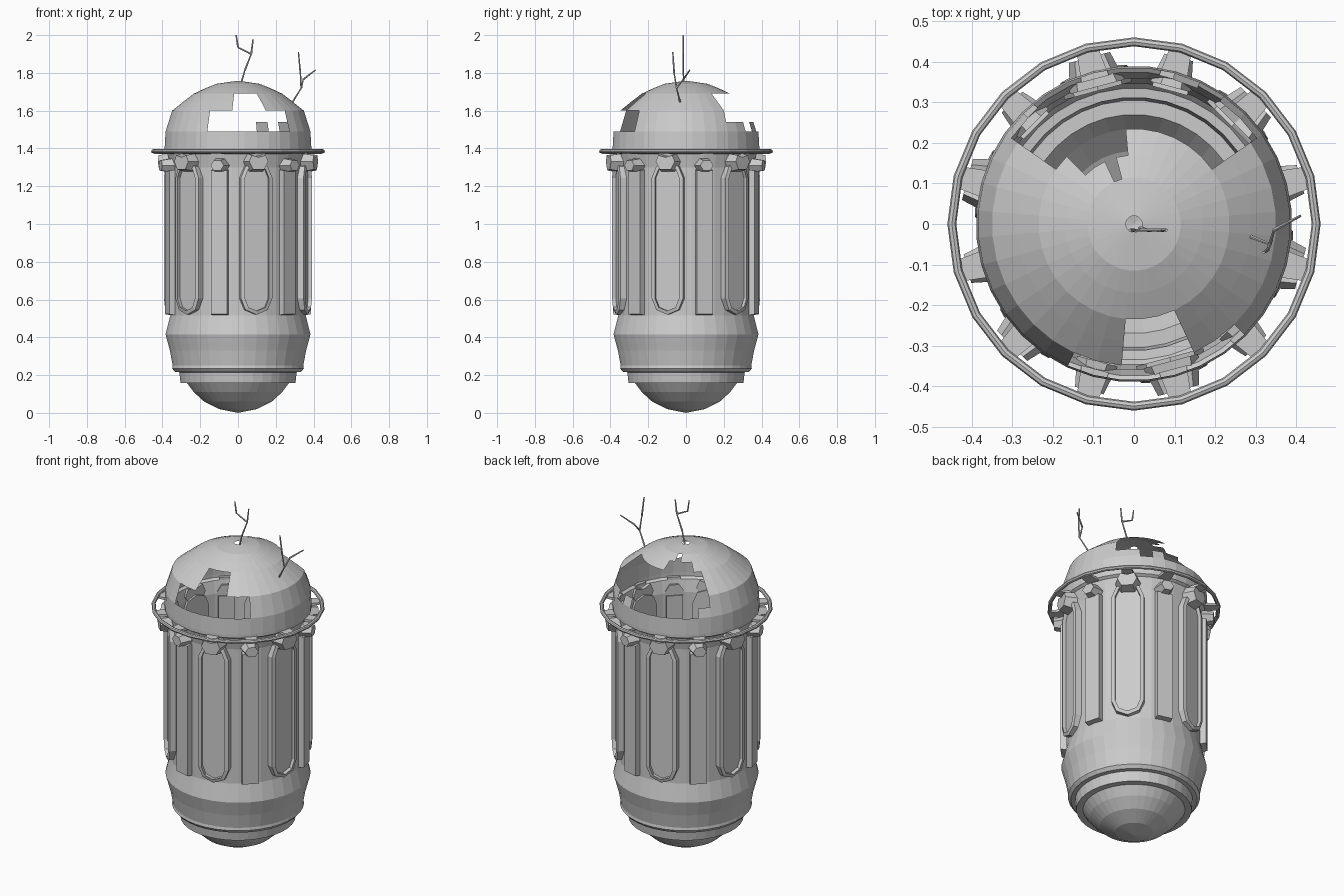
import bpy, bmesh
from math import sin, cos, pi, radians
from mathutils import Matrix, Vector

cube = bpy.data.objects.get("Cube")
if cube:
    bpy.data.objects.remove(cube, do_unlink=True)

metal = bpy.data.materials.new("grey metal")
metal.use_nodes = True
GREY = (0.6, 0.6, 0.6, 1)
metal.diffuse_color = GREY
metal.node_tree.nodes["Principled BSDF"].inputs["Base Color"].default_value = GREY

SEGS = 36
STEP = 2 * pi / SEGS


def finish(name, bm, normals=True):
    if normals:
        bmesh.ops.recalc_face_normals(bm, faces=bm.faces)
    mesh = bpy.data.meshes.new(name)
    bm.to_mesh(mesh)
    bm.free()
    mesh.materials.append(metal)
    obj = bpy.data.objects.new(name, mesh)
    bpy.context.collection.objects.link(obj)
    return obj


def on_wall(obj, degrees):
    """Turn a part built at the front around the vertical axis."""
    obj.rotation_euler.z = radians(degrees)


def lathe(name, profile, removed=lambda deg, z: False):
    """Revolve (radius, z) points; angles run from the front towards +x."""
    bm = bmesh.new()
    rings = []
    for r, z in profile:
        rings.append([bm.verts.new((r * sin((i - 0.5) * STEP), -r * cos((i - 0.5) * STEP), z))
                      for i in range(SEGS)])
    for (low, high), (p, q) in zip(zip(rings, rings[1:]), zip(profile, profile[1:])):
        for i in range(SEGS):
            if not removed(i * 360 / SEGS, (p[1] + q[1]) / 2):
                j = (i + 1) % SEGS
                bm.faces.new((low[i], low[j], high[j], high[i]))
    bmesh.ops.remove_doubles(bm, verts=bm.verts, dist=0.0005)
    return finish(name, bm, normals=False)


def prism(name, outline, back, front, taper=1.0):
    """Extrude an (x, z) outline outwards from the wall, optionally tapered."""
    bm = bmesh.new()
    cz = sum(z for _, z in outline) / len(outline)
    a = [bm.verts.new((x, -back, z)) for x, z in outline]
    b = [bm.verts.new((x * taper, -front, cz + (z - cz) * taper)) for x, z in outline]
    bm.faces.new(a)
    bm.faces.new(b)
    for i in range(len(a)):
        j = (i + 1) % len(a)
        bm.faces.new((a[i], a[j], b[j], b[i]))
    return finish(name, bm)


def capsule(half, low, high, n=4):
    """Upright rounded slot outline."""
    top = [(half * cos(pi * k / n), high - half + half * sin(pi * k / n)) for k in range(n + 1)]
    return top + [(-x, low + high - z) for x, z in top]


def frame(name, outer, inner, back, front):
    bm = bmesh.new()
    loops = [[bm.verts.new((x, -y, z)) for x, z in pts]
             for pts, y in ((outer, back), (outer, front - 0.006), (inner, front), (inner, back))]
    for a, b in zip(loops, loops[1:] + loops[:1]):
        for i in range(len(a)):
            j = (i + 1) % len(a)
            bm.faces.new((a[i], a[j], b[j], b[i]))
    return finish(name, bm)


def twig(name, paths, radius=0.005):
    """Thin branching wire made of tapered straight pieces."""
    bm = bmesh.new()
    for path in paths:
        for p, q in zip(path, path[1:]):
            p, q = Vector(p), Vector(q)
            turn = (q - p).to_track_quat('Z', 'Y').to_matrix().to_4x4()
            bmesh.ops.create_cone(bm, cap_ends=True, segments=6, radius1=radius,
                                  radius2=radius * 0.7, depth=(q - p).length,
                                  matrix=Matrix.Translation((p + q) / 2) @ turn)
    return finish(name, bm)


# Hollow body: bowl, stepped base, flared skirt and straight wall
lathe("body_shell", [(0, 0), (0.1, 0.02), (0.18, 0.06), (0.235, 0.11), (0.27, 0.157),
                     (0.305, 0.157), (0.312, 0.215), (0.335, 0.217), (0.35, 0.235),
                     (0.347, 0.25), (0.362, 0.33), (0.385, 0.415), (0.36, 0.515),
                     (0.36, 1.3), (0.375, 1.37), (0.39, 1.38)])


# Broken dome: each rule names the missing tiles by angle and height
def broken(deg, z):
    if z < 1.49:
        return False
    if z < 1.6:
        front = deg < 45 or deg > 335
        back = 125 < deg < 235
        if z < 1.54:
            back = 145 < deg < 225 and deg != 160
        return front or back
    if z < 1.69:
        return deg < 25 or deg > 355 or 125 < deg < 235
    if z < 1.72:
        return 185 < deg < 225
    return z < 1.742 and deg == 200


lathe("broken_dome", [(0.39, 1.38), (0.39, 1.4), (0.385, 1.49), (0.369, 1.54), (0.35, 1.6),
                      (0.29, 1.648), (0.235, 1.69), (0.17, 1.72), (0.115, 1.742), (0.02, 1.756)],
      broken)

# Hoop around the dome base
bpy.ops.mesh.primitive_torus_add(major_segments=24, minor_segments=8, major_radius=0.449,
                                 minor_radius=0.011, location=(0, 0, 1.385))
hoop = bpy.context.object
hoop.name = "hoop"
hoop.data.materials.append(metal)

# Alternating framed panels and ribs around the wall
star = [(0.07, 1.33), (0.05, 1.375), (0, 1.36), (-0.05, 1.375), (-0.07, 1.33),
        (-0.04, 1.275), (0.04, 1.275)]
knob = [(0.052 * cos(k * pi / 3), 1.31 + 0.045 * sin(k * pi / 3)) for k in range(6)]
tab = [(0.035, 1.37), (0.035, 1.385), (-0.035, 1.385), (-0.035, 1.37)]
rib = [(0.045, 0.515), (0.045, 1.29), (-0.045, 1.29), (-0.045, 0.515)]
for k in range(6):
    at = 15 + 60 * k
    on_wall(frame(f"panel_frame_{k}", capsule(0.086, 0.52, 1.33), capsule(0.066, 0.54, 1.31),
                  0.34, 0.388), at)
    on_wall(prism(f"panel_{k}", capsule(0.068, 0.538, 1.312), 0.34, 0.367), at)
    on_wall(prism(f"panel_bracket_{k}", star, 0.35, 0.425, 0.75), at)
    on_wall(prism(f"rib_{k}", rib, 0.34, 0.388, 0.98), at + 30)
    on_wall(prism(f"rib_knob_{k}", knob, 0.35, 0.425, 0.7), at + 30)
    for turn in (0, 30):
        on_wall(prism(f"hoop_tab_{k}_{turn}", tab, 0.37, 0.45, 0.75), at + turn)

# Bare twig-like wires on the dome
fork = (0.07, -0.015, 1.9)
twig("top_wire", [[(0.015, -0.01, 1.74), (0.035, -0.015, 1.81), fork, (0.08, -0.015, 1.98)],
                  [fork, (0, -0.015, 1.935), (-0.01, -0.015, 2.0)]])
fork = (0.335, -0.05, 1.72)
twig("side_wire", [[(0.285, -0.03, 1.64), fork, (0.33, -0.063, 1.8), (0.32, -0.07, 1.91)],
                   [fork, (0.345, -0.015, 1.765), (0.41, 0.02, 1.815)]])
